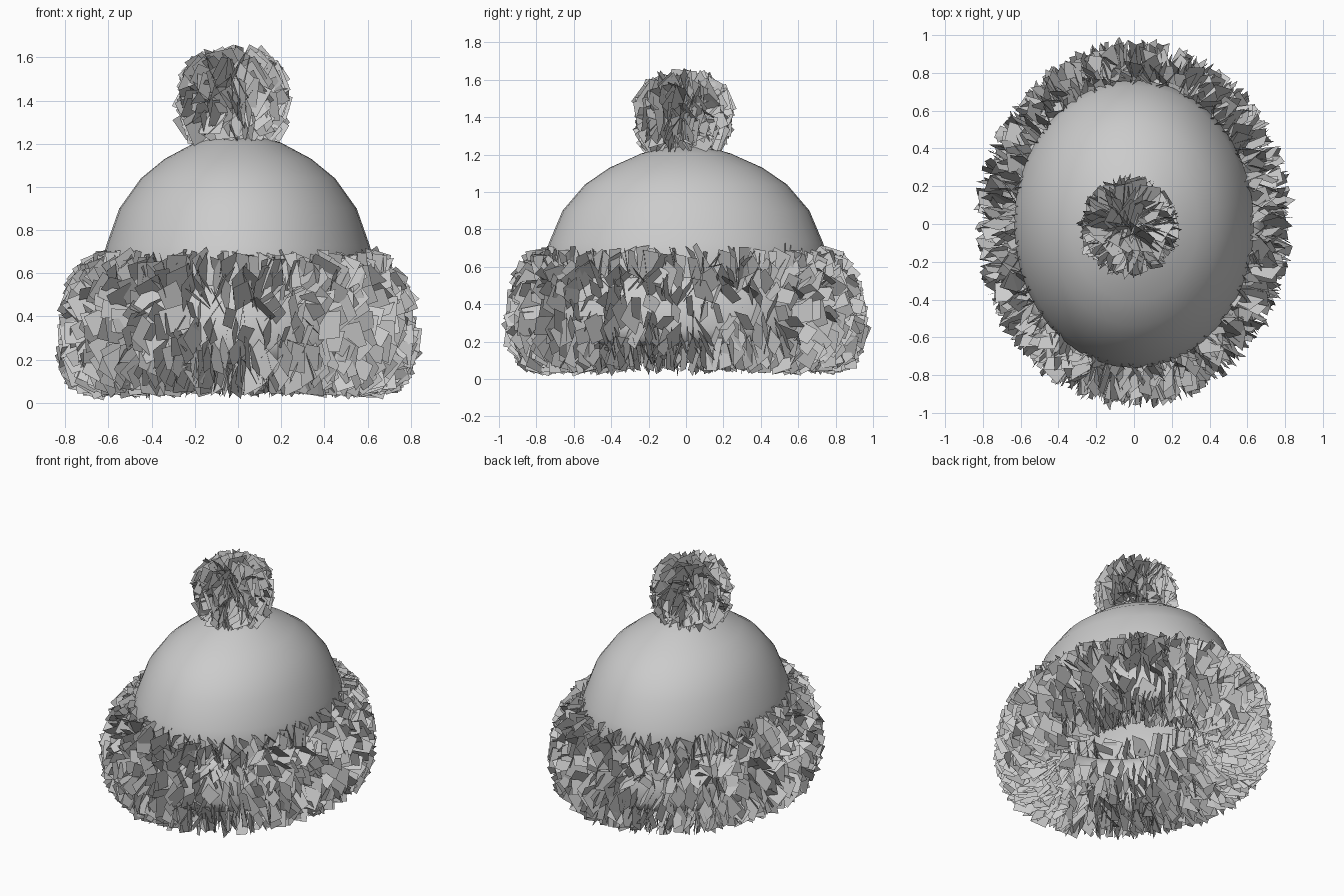
import bpy, bmesh, math, random
from mathutils import Vector

if "Cube" in bpy.data.objects:
    bpy.data.objects.remove(bpy.data.objects["Cube"])

random.seed(7)
RX, RY, ZC = 0.62, 0.75, 0.37   # trim ring radii and centre height


def finish(bm, name, smooth):
    me = bpy.data.meshes.new(name)
    bm.to_mesh(me)
    bm.free()
    ob = bpy.data.objects.new(name, me)
    bpy.context.collection.objects.link(ob)
    for p in me.polygons:
        p.use_smooth = smooth
    return ob


def loft(bm, rings, closed=False):
    n = len(rings[0])
    vr = [[bm.verts.new(c) for c in r] for r in rings]
    last = len(vr) if closed else len(vr) - 1
    for i in range(last):
        a, b = vr[i], vr[(i + 1) % len(vr)]
        for j in range(n):
            k = (j + 1) % n
            bm.faces.new((a[j], a[k], b[k], b[j]))
    return vr


def spow(v, e):
    return math.copysign(abs(v) ** e, v)


def ring_point(t, s, a, h):
    # point on the trim tube: t around the head, s around the section (narrower at the top)
    sn = spow(math.sin(s), 0.85)
    o = a * spow(math.cos(s), 0.85) - 0.03 * sn
    return Vector(((RX + o) * math.cos(t), (RY + o) * math.sin(t), ZC + h * sn))


def card(bm, c, out, side, length, width):
    # one flat fur card
    out = out.normalized()
    side = (side - out * side.dot(out)).normalized()
    w2 = width * random.uniform(0.8, 1.0)
    bm.faces.new([bm.verts.new(c + out * l * length + side * w) for l, w in
                  ((-0.5, -width / 2), (-0.5, width / 2), (0.5, w2 / 2), (0.5, -w2 / 2))])


def jitter(k):
    return Vector([random.gauss(0, k) for _ in range(3)])


# Knitted dome (open underneath)
bm = bmesh.new()
prof = [(0.60, 0.34), (0.63, 0.50), (0.635, 0.64), (0.61, 0.73), (0.55, 0.90),
        (0.45, 1.04), (0.34, 1.13), (0.20, 1.205), (0.10, 1.24)]
N = 40
rings = [[(r * math.cos(2 * math.pi * j / N), r * 1.2 * math.sin(2 * math.pi * j / N), z)
          for j in range(N)] for r, z in prof]
vr = loft(bm, rings)
top = bm.verts.new((0, 0, 1.25))
for j in range(N):
    bm.faces.new((vr[-1][j], vr[-1][(j + 1) % N], top))
finish(bm, "hat_dome", True)

# Core tube of the trim
bm = bmesh.new()
loft(bm, [[ring_point(2 * math.pi * i / 40, 2 * math.pi * j / 12, 0.09, 0.19)
           for j in range(12)] for i in range(40)], True)
bmesh.ops.recalc_face_normals(bm, faces=bm.faces)
finish(bm, "trim_core", True)

# Fur cards on the trim
bm = bmesh.new()
COLS, ROWS = 90, 20
for i in range(COLS):
    for j in range(ROWS):
        t = 2 * math.pi * (i + random.random()) / COLS
        s = 2 * math.pi * (j + random.random()) / ROWS
        # the upper inner quarter is hidden inside the dome
        if math.cos(s) < -0.1 and math.sin(s) > 0.2:
            continue
        c = ring_point(t, s, 0.135, 0.255)
        radial = Vector((math.cos(t) / RX, math.sin(t) / RY, 0)).normalized()
        around = Vector((-radial.y, radial.x, 0))
        up = Vector((0, 0, 1))
        out = radial * math.cos(s) + up * math.sin(s)
        along = up * math.cos(s) - radial * math.sin(s)
        spread = 0.8 if math.sin(s) > 0.1 else 0.4
        side = along + around * random.gauss(0, spread)
        card(bm, c, out + jitter(0.3), side, random.uniform(0.12, 0.18),
             random.uniform(0.08, 0.15))
finish(bm, "trim_fur", False)

# Pompom core and fur cards, sunk into the crown
PC = Vector((-0.025, -0.015, 1.40))
bm = bmesh.new()
bmesh.ops.create_uvsphere(bm, u_segments=12, v_segments=8, radius=0.12)
bmesh.ops.translate(bm, verts=bm.verts, vec=PC)
finish(bm, "pompom_core", True)

bm = bmesh.new()
COUNT = 260
for i in range(COUNT):
    z = 1 - 2 * (i + 0.5) / COUNT
    a = i * 2.39996
    r = (1 - z ** 4) ** 0.5
    d = Vector((r * math.cos(a), r * math.sin(a), z))
    side = Vector((0, 0, 1)) + jitter(0.5)
    card(bm, PC + Vector((d.x * 0.17, d.y * 0.17, d.z * 0.165)), d + jitter(0.3), side,
         random.uniform(0.13, 0.20), random.uniform(0.10, 0.17))
finish(bm, "pompom_fur", False)
